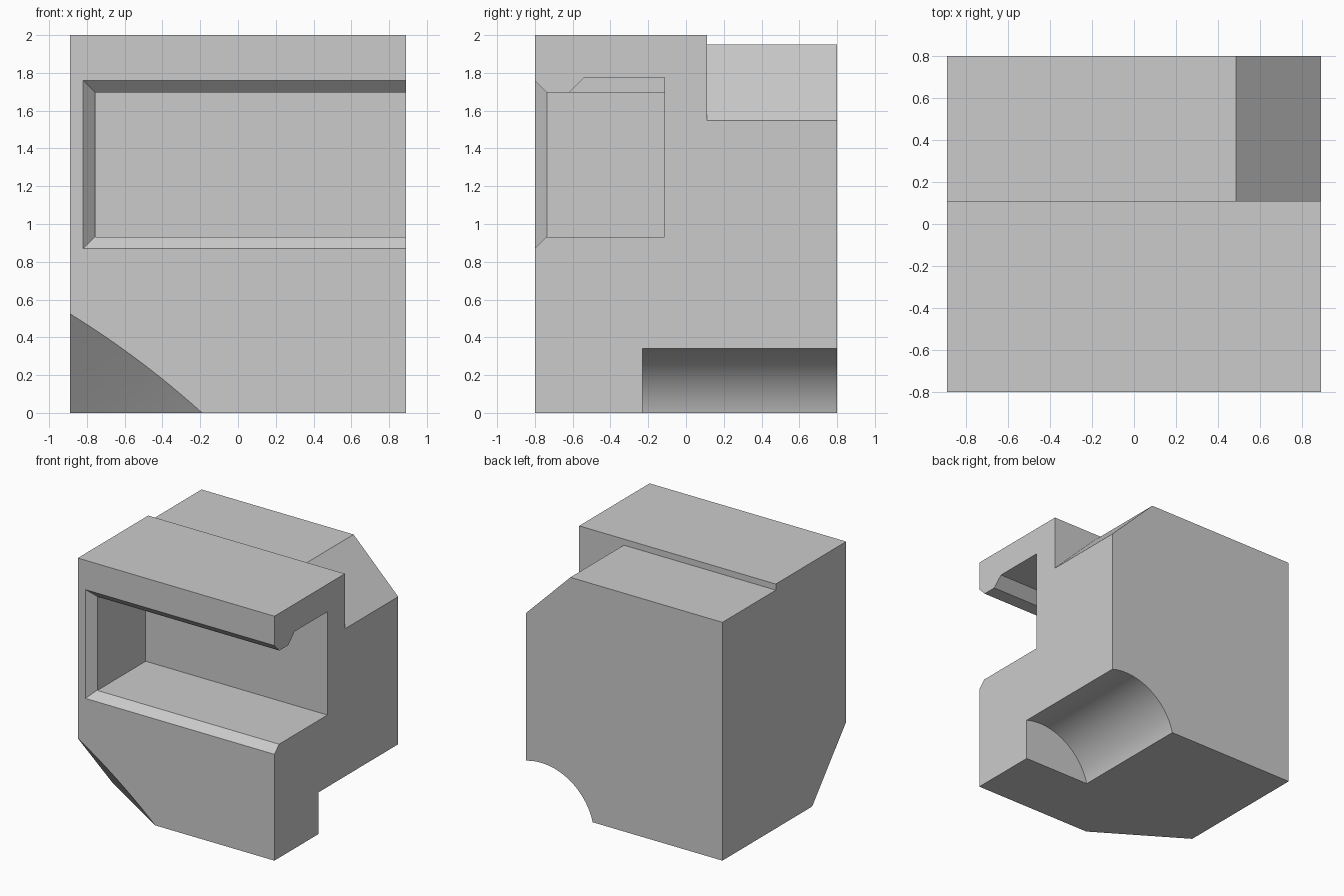
import bpy, bmesh, math
from mathutils import Vector

if "Cube" in bpy.data.objects:
    bpy.data.objects.remove(bpy.data.objects["Cube"])


def loft(name, a, b):
    """Solid between two matching loops of 3D points."""
    bm = bmesh.new()
    va = [bm.verts.new(p) for p in a]
    vb = [bm.verts.new(p) for p in b]
    n = len(va)
    bm.faces.new(va)
    bm.faces.new(vb)
    for i in range(n):
        j = (i + 1) % n
        bm.faces.new((va[i], va[j], vb[j], vb[i]))
    return finish(name, bm)


def finish(name, bm):
    bmesh.ops.recalc_face_normals(bm, faces=bm.faces[:])
    mesh = bpy.data.meshes.new(name)
    bm.to_mesh(mesh)
    bm.free()
    ob = bpy.data.objects.new(name, mesh)
    bpy.context.collection.objects.link(ob)
    return ob


def along_x(name, yz, x0, x1):
    return loft(name, [(x0, y, z) for y, z in yz], [(x1, y, z) for y, z in yz])


def along_y(name, xz, y0, y1):
    return loft(name, [(x, y0, z) for x, z in xz], [(x, y1, z) for x, z in xz])


def rect(x0, x1, z0, z1):
    return [(x0, z0), (x1, z0), (x1, z1), (x0, z1)]


def cut(target, cutter):
    cutter.hide_render = True
    mod = target.modifiers.new("cut", 'BOOLEAN')
    mod.operation = 'DIFFERENCE'
    mod.solver = 'EXACT'
    mod.object = cutter
    bpy.context.view_layer.objects.active = target
    bpy.ops.object.modifier_apply(modifier=mod.name)
    bpy.data.objects.remove(cutter)


# Main block with the lower shelf along the back of the top
body = along_x("housing_block", [(-.8, 0), (.8, 0), (.8, 1.95), (.11, 1.95),
                                 (.11, 2), (-.8, 2)], -.89, .89)

# Front pocket, open to the right
cut(body, along_y("pocket_cutter", rect(-.755, 1.1, .93, 1.695), -.95, -.115))

# Bevelled pocket rim
outer = [(x, -.9, z) for x, z in rect(-.92, 1.1, .77, 1.86)]
inner = [(x, -.737, z) for x, z in rect(-.757, 1.1, .933, 1.697)]
cut(body, loft("rim_cutter", outer, inner))

# Groove in the pocket ceiling
cut(body, along_x("groove_cutter", [(-.715, 1.6), (-.54, 1.775), (-.115, 1.775),
                                    (-.115, 1.6)], -.7, 1.1))

# Sloped upper right corner behind the step
cut(body, along_y("slope_cutter", [(.285, 2.15), (1.09, 1.35), (1.09, 2.15)], .11, 1))

# Rounded channel under the right rear
cx, cz, r = .751, -.12, .482
arc = [(cx + r * math.cos(t), cz + r * math.sin(t))
       for t in (math.tau * i / 96 for i in range(96))]
cut(body, along_y("channel_cutter", arc, -.23, 1))

# Shallow hollow facet across the lower front left corner
apex = Vector((-.89, -.36, 0))
start, end = Vector((-.89, -.8, .525)), Vector((-.19, -.8, 0))
side = Vector((.6, 0, .8))
rim = []
for i in range(-2, 15):
    t = i / 12
    rim.append(start.lerp(end, t) + side * .08 * t * (1 - t))
rim.append(Vector((-1.3, -.8, -.4)))
bm = bmesh.new()
tip = bm.verts.new(apex)
base = [bm.verts.new(apex + (p - apex) * 1.3) for p in rim]
bm.faces.new(base)
for i, v in enumerate(base):
    bm.faces.new((v, base[(i + 1) % len(base)], tip))
cut(body, finish("corner_cutter", bm))

# Smooth the channel while keeping hard edges
bpy.ops.object.select_all(action='DESELECT')
body.select_set(True)
bpy.context.view_layer.objects.active = body
bpy.ops.object.shade_smooth_by_angle(angle=math.radians(20))
